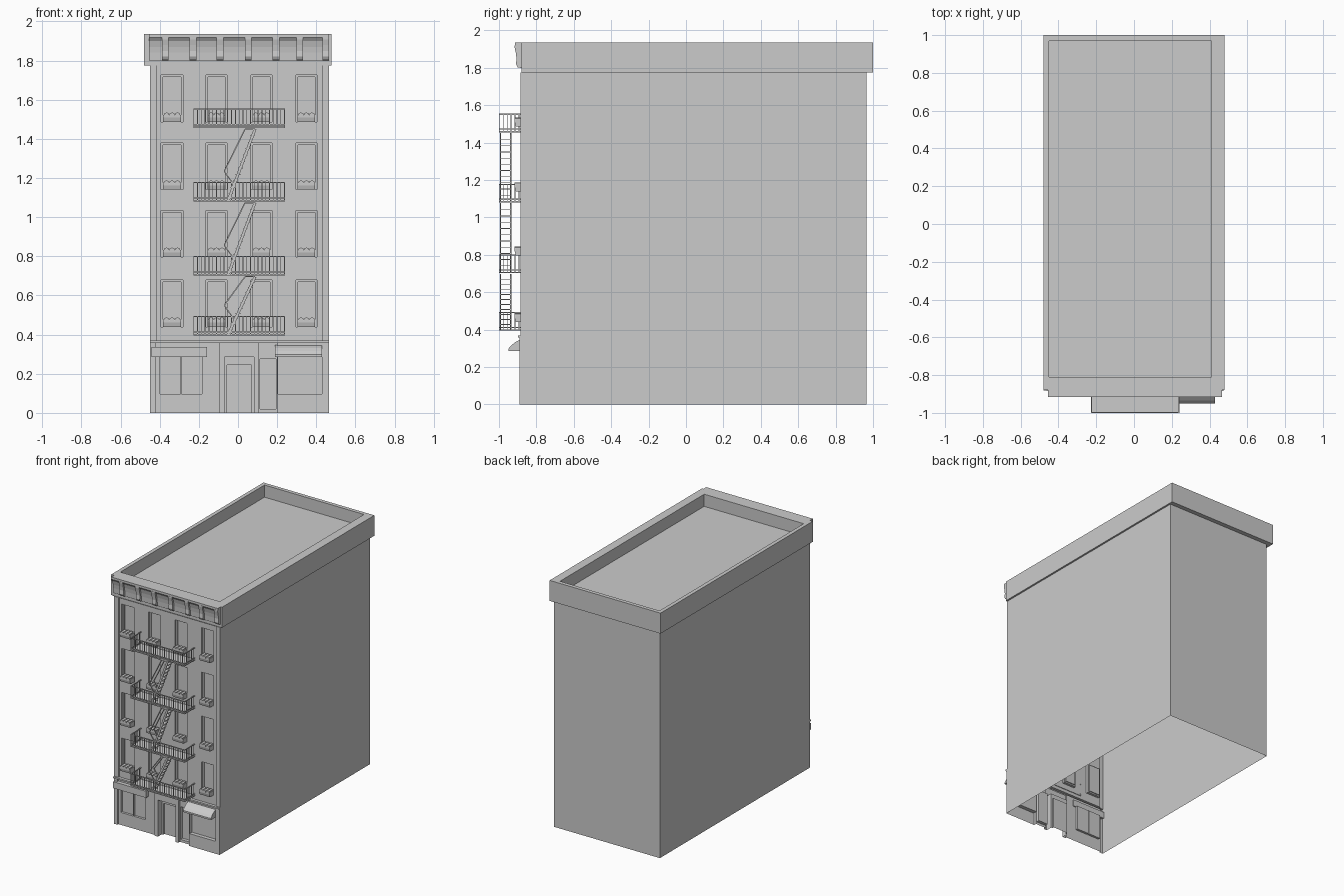
import bpy, bmesh, math

if "Cube" in bpy.data.objects:
    bpy.data.objects.remove(bpy.data.objects["Cube"])

WX0, WX1 = -0.45, 0.464          # main wall sides
FRONT = -0.885                   # facade plane


def finish(bm, name, recalc=True):
    if recalc:
        bmesh.ops.recalc_face_normals(bm, faces=bm.faces[:])
    me = bpy.data.meshes.new(name)
    bm.to_mesh(me)
    bm.free()
    ob = bpy.data.objects.new(name, me)
    bpy.context.collection.objects.link(ob)
    return ob


def prism(bm, pts, a, b, axis):
    """Extrude a 2D profile: (y,z) along x, or (x,z) along y."""
    put = (lambda p, t: (t, p[0], p[1])) if axis == 'X' else (lambda p, t: (p[0], t, p[1]))
    lo = [bm.verts.new(put(p, a)) for p in pts]
    hi = [bm.verts.new(put(p, b)) for p in pts]
    bm.faces.new(lo)
    bm.faces.new(hi[::-1])
    n = len(pts)
    for i in range(n):
        j = (i + 1) % n
        bm.faces.new((lo[i], lo[j], hi[j], hi[i]))


def box(bm, x0, x1, y0, y1, z0, z1):
    prism(bm, [(x0, z0), (x1, z0), (x1, z1), (x0, z1)], y0, y1, 'Y')


def beam(bm, p, q, y0, y1, w):
    """Straight bar between two (x,z) points."""
    dx, dz = q[0] - p[0], q[1] - p[1]
    l = math.hypot(dx, dz)
    nx, nz = -dz / l * w / 2, dx / l * w / 2
    prism(bm, [(p[0] - nx, p[1] - nz), (q[0] - nx, q[1] - nz),
               (q[0] + nx, q[1] + nz), (p[0] + nx, p[1] + nz)], y0, y1, 'Y')


# Hollow shell, open below: walls, overhanging parapet and sunken roof
rings = [(WX0, WX1, FRONT, 0.965, 0), (WX0, WX1, FRONT, 0.965, 1.775),
         (-0.48, 0.478, -0.88, 1.0, 1.775), (-0.48, 0.478, -0.88, 1.0, 1.935),
         (-0.45, 0.41, -0.81, 0.97, 1.935), (-0.45, 0.41, -0.81, 0.97, 1.84)]
bm = bmesh.new()
loops = [[bm.verts.new(c) for c in ((a, y0, z), (b, y0, z), (b, y1, z), (a, y1, z))]
         for a, b, y0, y1, z in rings]
for k in range(len(loops) - 1):
    for i in range(4):
        if k == 0 and i == 0:      # the facade fills this side
            continue
        j = (i + 1) % 4
        bm.faces.new((loops[k][i], loops[k][j], loops[k + 1][j], loops[k + 1][i]))
bm.faces.new(loops[-1])
finish(bm, "building_shell")

# Facade relief: rectangles (x0, x1, z0, z1, depth) painted in order
win_x = [(-0.393, -0.281), (-0.163, -0.057), (0.066, 0.173), (0.296, 0.403)]
win_z = [0.44, 0.797, 1.14, 1.487]
rects = [(WX0, WX1, 0, 1.775, FRONT),
         (-0.413, 0.43, 0.37, 1.775, -0.875),
         (WX0, WX1, 0, 0.358, -0.89),
         (WX0, WX1, 0.358, 0.37, -0.898),
         (-0.418, -0.097, 0, 0.358, -0.878),     # left shop
         (-0.398, -0.293, 0.097, 0.29, -0.86),
         (-0.289, -0.184, 0.097, 0.29, -0.86),
         (-0.07, 0.082, 0, 0.286, -0.84),        # entrance
         (-0.057, 0.07, 0, 0.245, -0.825),
         (0.107, 0.2, 0, 0.358, -0.87),          # side door
         (0.112, 0.195, 0.02, 0.275, -0.845),
         (0.204, 0.43, 0.097, 0.345, -0.86)]     # right shop window
for a, b in win_x:
    for z in win_z:
        rects += [(a, b, z, z + 0.238, -0.858),
                  (a + 0.01, b - 0.01, z + 0.01, z + 0.228, -0.848)]
xs = sorted({v for r in rects for v in r[:2]})
zs = sorted({v for r in rects for v in r[2:4]})


def depth(i, k):
    if not (0 <= i < len(xs) - 1 and 0 <= k < len(zs) - 1):
        return FRONT
    x, z = (xs[i] + xs[i + 1]) / 2, (zs[k] + zs[k + 1]) / 2
    return [r[4] for r in rects if r[0] < x < r[1] and r[2] < z < r[3]][-1]


bm = bmesh.new()


def quad(*c):
    bm.faces.new([bm.verts.new(v) for v in c])


for i in range(len(xs)):
    for k in range(len(zs)):
        d, x0, z0 = depth(i, k), xs[i], zs[k]
        l, u = depth(i - 1, k), depth(i, k - 1)
        if k < len(zs) - 1 and l != d:
            z1 = zs[k + 1]
            quad((x0, l, z0), (x0, d, z0), (x0, d, z1), (x0, l, z1))
        if i < len(xs) - 1:
            x1 = xs[i + 1]
            if k > 0 and u != d:
                quad((x0, u, z0), (x1, u, z0), (x1, d, z0), (x0, d, z0))
            if k < len(zs) - 1:
                z1 = zs[k + 1]
                quad((x0, d, z0), (x1, d, z0), (x1, d, z1), (x0, d, z1))
bmesh.ops.remove_doubles(bm, verts=bm.verts[:], dist=1e-5)
bmesh.ops.dissolve_limit(bm, angle_limit=0.02, verts=bm.verts[:], edges=bm.edges[:])
bmesh.ops.recalc_face_normals(bm, faces=bm.faces[:])
if sum(f.normal.y * f.calc_area() for f in bm.faces) > 0:
    bmesh.ops.reverse_faces(bm, faces=bm.faces[:])
finish(bm, "facade", recalc=False)

# Cornice cove with brackets
bm = bmesh.new()
prism(bm, [(-0.87, 1.8), (-0.888, 1.8), (-0.89, 1.84), (-0.894, 1.87), (-0.902, 1.9),
           (-0.915, 1.918), (-0.915, 1.935), (-0.87, 1.935)], -0.455, 0.466, 'X')
finish(bm, "cornice_cove")
bm = bmesh.new()
for x in (-0.372, -0.23, -0.092, 0.053, 0.194, 0.316, 0.449):
    prism(bm, [(-0.88, 1.8), (-0.9, 1.803), (-0.909, 1.82), (-0.906, 1.85),
               (-0.91, 1.88), (-0.916, 1.908), (-0.916, 1.92), (-0.88, 1.92)],
          x - 0.017, x + 0.017, 'X')
finish(bm, "cornice_brackets")

# Window boxes with low mounds of planting
bm = bmesh.new()
for a, b in win_x:
    c = (a + b) / 2
    for z in win_z:
        prism(bm, [(-0.855, z), (-0.91, z), (-0.917, z + 0.025), (-0.91, z + 0.036),
                   (-0.855, z + 0.036)], c - 0.045, c + 0.045, 'X')
        for dx in (-0.028, 0, 0.028):
            prism(bm, [(c + dx - 0.015, z + 0.022), (c + dx + 0.015, z + 0.022),
                       (c + dx + 0.012, z + 0.043), (c + dx, z + 0.048),
                       (c + dx - 0.012, z + 0.043)], -0.917, -0.87, 'Y')
finish(bm, "window_boxes")

# Shop sign board and awning
bm = bmesh.new()
box(bm, -0.443, -0.158, -0.908, -0.87, 0.286, 0.337)
finish(bm, "sign_board")
bm = bmesh.new()
prism(bm, [(-0.86, 0.347), (-0.89, 0.345), (-0.915, 0.332), (-0.935, 0.315), (-0.95, 0.298),
           (-0.95, 0.285), (-0.86, 0.285)], 0.19, 0.43, 'X')
finish(bm, "awning")

# Fire escape platforms with barred railings
floors = [0.395, 0.702, 1.08, 1.455]
PX0, PX1, PY = -0.228, 0.24, -1.0
bm = bmesh.new()
for z in floors:
    box(bm, PX0, PX1, PY, -0.87, z, z + 0.007)
    for h in (0.014, 0.094):
        box(bm, PX0, PX1, PY, PY + 0.006, z + h, z + h + 0.006)
        for x in (PX0, PX1 - 0.006):
            box(bm, x, x + 0.006, PY, -0.87, z + h, z + h + 0.006)
    for i in range(25):
        x = PX0 + i * (PX1 - PX0 - 0.004) / 24
        box(bm, x, x + 0.004, PY, PY + 0.004, z, z + 0.098)
    for i in range(1, 6):
        y = PY + i * 0.021
        for x in (PX0, PX1 - 0.004):
            box(bm, x, x + 0.004, y, y + 0.004, z, z + 0.098)
finish(bm, "fire_escape_platforms")

# Fire escape stairs: stringers, treads and handrails
bm = bmesh.new()
for z, top in zip(floors, floors[1:]):
    p, q = (-0.05, z + 0.006), (0.087, top - 0.006)
    for y in (-0.995, -0.94):
        beam(bm, p, q, y, y + 0.006, 0.014)
        rail = [q, (0.036, q[1]), (-0.07, z + 0.155), (-0.022, z + 0.085)]
        for a, b in zip(rail, rail[1:]):
            beam(bm, a, b, y, y + 0.006, 0.006)
    for i in range(1, 11):
        t = i / 11
        x, h = p[0] + t * (q[0] - p[0]), p[1] + t * (q[1] - p[1])
        box(bm, x - 0.012, x + 0.012, -0.994, -0.935, h - 0.002, h + 0.002)
finish(bm, "fire_escape_stairs")
